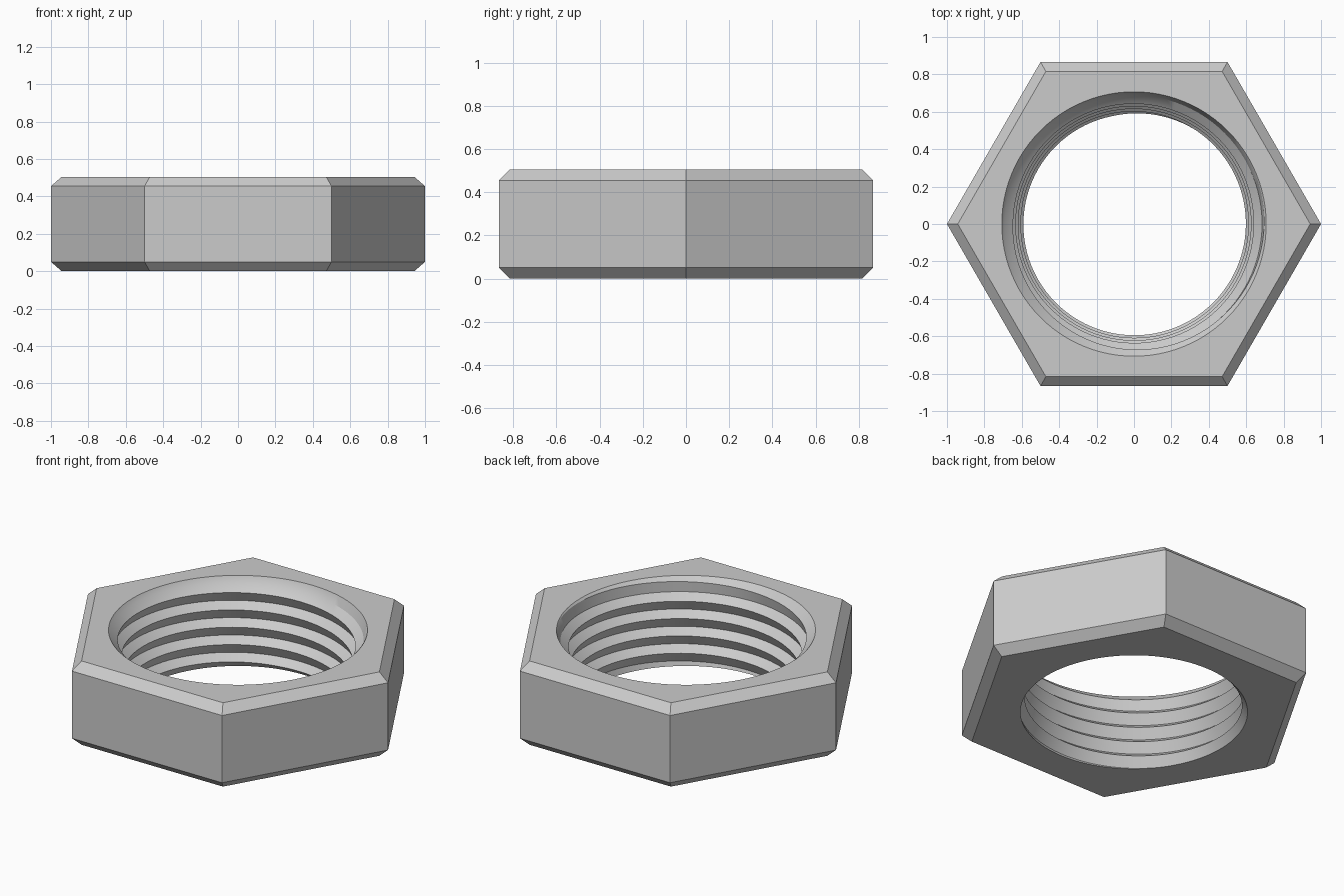
import bpy, bmesh, math

cube = bpy.data.objects.get("Cube")
if cube:
    bpy.data.objects.remove(cube, do_unlink=True)

HEIGHT, BEVEL = 0.505, 0.05
R_TOP, R_BOTTOM = 0.707, 0.62       # bore rims
PITCH, DEPTH, RISE = 0.098, 0.04, 0.037
TAPER, R_CREST = 0.14, 0.584        # conical thread
SEG = 96                            # steps per turn
PHASE = math.radians(125)           # angle where a crest sits at CREST_Z
CREST_Z = 0.43

steel = bpy.data.materials.new("steel grey")
steel.use_nodes = True
color = (0.6, 0.6, 0.6, 1)
steel.diffuse_color = color
steel.node_tree.nodes["Principled BSDF"].inputs["Base Color"].default_value = color

bm = bmesh.new()


def ring(radius, z, count):
    return [bm.verts.new((radius * math.cos(2 * math.pi * i / count),
                          radius * math.sin(2 * math.pi * i / count), z))
            for i in range(count)]


def thread_vert(angle, z, depth):
    """Point on the thread, trimmed by the rims and their 45 degree chamfers."""
    if z >= HEIGHT:
        z, r = HEIGHT, R_TOP
    elif z <= 0:
        z, r = 0, R_BOTTOM
    else:
        r = max(R_CREST + TAPER * z + depth, R_TOP - (HEIGHT - z), R_BOTTOM - z)
    return bm.verts.new((r * math.cos(angle), r * math.sin(angle), z))


# Hexagonal body with bevelled top and bottom
inner = 1 - BEVEL / math.cos(math.pi / 6)
levels = [ring(inner, 0, 6), ring(1, BEVEL, 6),
          ring(1, HEIGHT - BEVEL, 6), ring(inner, HEIGHT, 6)]
for low, high in zip(levels, levels[1:]):
    for i in range(6):
        j = (i + 1) % 6
        bm.faces.new((low[i], low[j], high[j], high[i]))

# Flat faces around the bore
for hexagon, radius, z in ((levels[0], R_BOTTOM, 0), (levels[3], R_TOP, HEIGHT)):
    rim = ring(radius, z, SEG)
    part = SEG // 6
    for i in range(6):
        arc = [rim[(i * part + k) % SEG] for k in range(part + 1)]
        bm.faces.new([hexagon[i], hexagon[(i + 1) % 6]] + arc[::-1])

# Helical thread, one strip for each flank
strips = []
for step in range(-2 * SEG, 8 * SEG + 1):
    angle = 2 * math.pi * (step % SEG) / SEG
    z = (CREST_Z - 5 * PITCH
         + PITCH * (step / SEG - PHASE / (2 * math.pi)))
    strips.append([thread_vert(angle, z, 0),
                   thread_vert(angle, z + RISE, DEPTH),
                   thread_vert(angle, z + PITCH, 0)])
for a, b in zip(strips, strips[1:]):
    for k in range(2):
        bm.faces.new((a[k], a[k + 1], b[k + 1], b[k]))

bmesh.ops.remove_doubles(bm, verts=bm.verts, dist=1e-5)
bmesh.ops.delete(bm, geom=[e for e in bm.edges if not e.link_faces], context='EDGES')
bmesh.ops.delete(bm, geom=[v for v in bm.verts if not v.link_faces], context='VERTS')
bmesh.ops.recalc_face_normals(bm, faces=bm.faces)

mesh = bpy.data.meshes.new("hex_nut")
bm.to_mesh(mesh)
bm.free()
mesh.materials.append(steel)
nut = bpy.data.objects.new("hex_nut", mesh)
bpy.context.collection.objects.link(nut)
bpy.context.view_layer.objects.active = nut
nut.select_set(True)
bpy.ops.object.shade_smooth_by_angle(angle=math.radians(30))
